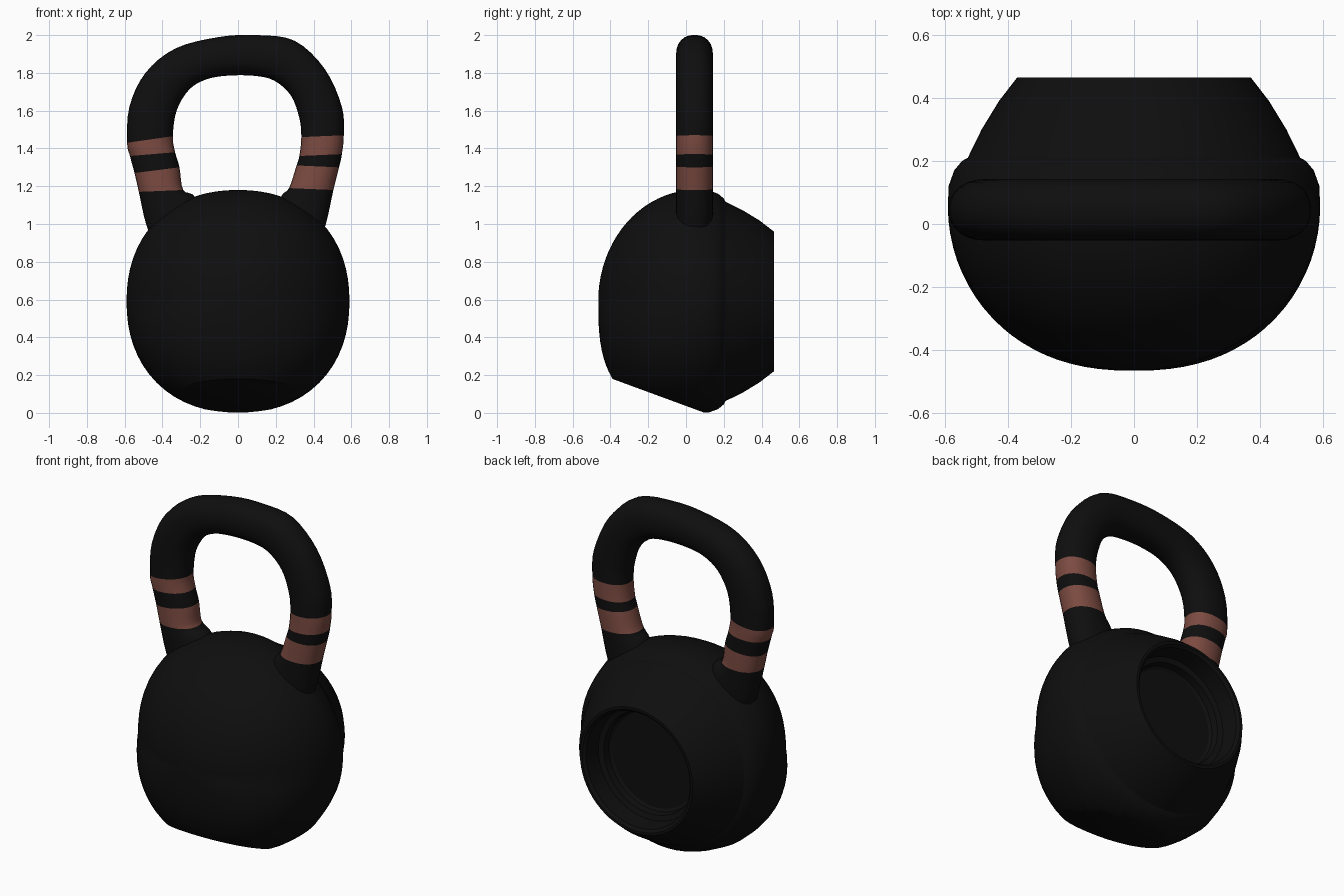
import bpy, bmesh
from math import sin, cos, pi
from mathutils import Vector

cube = bpy.data.objects.get("Cube")
if cube:
    bpy.data.objects.remove(cube, do_unlink=True)


def material(name, colour):
    mat = bpy.data.materials.new(name)
    mat.use_nodes = True
    mat.diffuse_color = (*colour, 1)
    mat.node_tree.nodes["Principled BSDF"].inputs["Base Color"].default_value = (*colour, 1)
    return mat


iron_black = material("iron black", (0.0045, 0.0045, 0.0045))
band_brown = material("band reddish brown", (0.2, 0.07, 0.053))


def power(value, exponent):
    """Signed power used for rounded-square curves."""
    return abs(value) ** exponent * (1 if value >= 0 else -1)


def bridge(bm, rings, closed=True):
    """Join neighbouring rings with quads; returns rows of faces."""
    rows = []
    for a, b in zip(rings, rings[1:]):
        n = len(a)
        rows.append([bm.faces.new((a[i], a[(i + 1) % n], b[(i + 1) % n], b[i])) for i in range(n)])
    return rows


def finish(bm, name, materials, angle):
    bmesh.ops.recalc_face_normals(bm, faces=bm.faces[:])
    mesh = bpy.data.meshes.new(name)
    bm.to_mesh(mesh)
    bm.free()
    for mat in materials:
        mesh.materials.append(mat)
    obj = bpy.data.objects.new(name, mesh)
    bpy.context.collection.objects.link(obj)
    bpy.ops.object.select_all(action='DESELECT')
    obj.select_set(True)
    bpy.context.view_layer.objects.active = obj
    bpy.ops.object.shade_smooth_by_angle(angle=angle)
    return obj


# Body: rounded bell turned about the depth axis, fuller at the lower front
RADIUS, DEPTH, MID_Y, MID_Z = 0.59, 0.515, 0.05, 0.59
SIDES, STEPS = 64, 20
bm = bmesh.new()
angles = [2 * pi * i / SIDES for i in range(SIDES)]
rings = []
for k in range(1, STEPS + 1):
    t = pi / 2 * k / STEPS
    ring = []
    for a in angles:
        n = 2 + 0.8 * max(0, -sin(a))
        y = MID_Y - DEPTH * cos(t) ** (2 / n) if k < STEPS else MID_Y
        r = RADIUS * sin(t) ** (2 / n)
        r /= (abs(cos(a)) ** 2.2 + abs(sin(a)) ** 2.2) ** (1 / 2.2)
        ring.append(bm.verts.new((r * cos(a), y, MID_Z + r * sin(a))))
    rings.append(ring)

# Back collar and stepped recess
back_profile = [(0.12, 0.588), (0.17, 0.57), (0.2, 0.545), (0.21, 0.527), (0.3, 0.483),
                (0.39, 0.428), (0.465, 0.37), (0.465, 0.355), (0.45, 0.34), (0.35, 0.33),
                (0.34, 0.3), (0.3, 0.295), (0.29, 0.28)]
for y, r in back_profile:
    rings.append([bm.verts.new((r * cos(a), y, MID_Z + r * sin(a))) for a in angles])
bridge(bm, rings)
bm.faces.new(rings[0])
bm.faces.new(rings[-1])

# Sloping flat base under the front
cut = bmesh.ops.bisect_plane(bm, geom=bm.verts[:] + bm.edges[:] + bm.faces[:],
                             plane_co=(0, -0.39, 0.18), plane_no=(0, -0.18, -0.49),
                             clear_outer=True)
bmesh.ops.holes_fill(bm, edges=[e for e in bm.edges if e.is_boundary], sides=0)
finish(bm, "bell_body", [iron_black], 0.5)

# Handle: loft through outer and inner edge points (outer x, z, inner x, z)
keys = [(-.43, .85, -.15, .95), (-.487, 1, -.225, 1.14), (-.525, 1.17, -.29, 1.18),
        (-.548, 1.27, -.31, 1.3), (-.572, 1.36, -.333, 1.38), (-.587, 1.43, -.345, 1.465),
        (-.575, 1.62, -.325, 1.6), (-.49, 1.8, -.26, 1.71), (-.33, 1.93, -.17, 1.765),
        (-.1, 1.99, -.06, 1.785), (.1, 2, .08, 1.785), (.3, 1.97, .19, 1.76),
        (.46, 1.82, .28, 1.68), (.55, 1.62, .325, 1.56), (.56, 1.47, .335, 1.46),
        (.55, 1.37, .325, 1.36), (.535, 1.3, .31, 1.31), (.505, 1.18, .27, 1.19),
        (.465, 1, .225, 1.14), (.41, .85, .15, .95)]
keys = [Vector(k) for k in keys]
BANDS = {2, 4, 14, 16}
SUB, SECTION = 4, 24


def spline(i, t):
    """Smooth curve between key i and the next one."""
    p = [keys[min(max(i + d, 0), len(keys) - 1)] for d in (-1, 0, 1, 2)]
    return 0.5 * (2 * p[1] + (p[2] - p[0]) * t
                  + (2 * p[0] - 5 * p[1] + 4 * p[2] - p[3]) * t * t
                  + (3 * p[1] - p[0] - 3 * p[2] + p[3]) * t ** 3)


bm = bmesh.new()
rings = []
samples = [(i, j / SUB) for i in range(len(keys) - 1) for j in range(SUB)]
for i, t in samples + [(len(keys) - 2, 1)]:
    ox, oz, ix, iz = spline(i, t)
    outer, inner = Vector((ox, 0, oz)), Vector((ix, 0, iz))
    centre, half = (outer + inner) / 2, (outer - inner) / 2
    centre.y = 0.045
    ring = []
    for k in range(SECTION):
        a = 2 * pi * k / SECTION
        offset = half * power(cos(a), 0.9) + Vector((0, 0.098 * power(sin(a), 0.9), 0))
        ring.append(bm.verts.new(centre + offset))
    rings.append(ring)

# Painted bands around both legs
for (i, t), row in zip(samples, bridge(bm, rings)):
    for face in row:
        face.material_index = int(i in BANDS)
bm.faces.new(rings[0])
bm.faces.new(rings[-1])
finish(bm, "handle", [iron_black, band_brown], 0.7)
